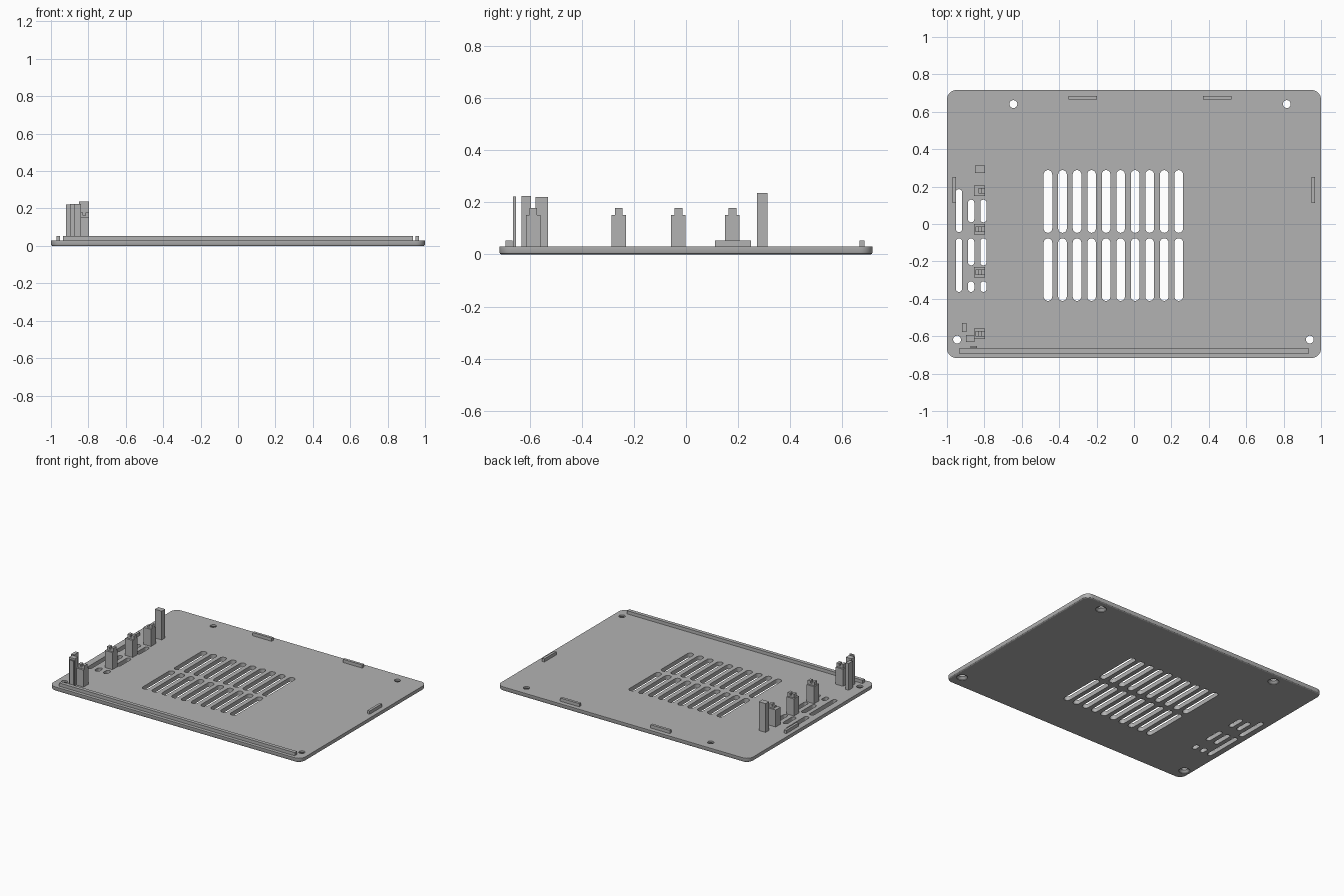
import bpy, bmesh
from math import cos, sin, pi

if "Cube" in bpy.data.objects:
    bpy.data.objects.remove(bpy.data.objects["Cube"], do_unlink=True)

grey = bpy.data.materials.new("grey plastic")
grey.use_nodes = True
colour = (0.45, 0.45, 0.45, 1)
grey.diffuse_color = colour
grey.node_tree.nodes["Principled BSDF"].inputs["Base Color"].default_value = colour


def outline(cx, cy, hx, hy, r, steps=8):
    """Rounded rectangle, counter-clockwise."""
    pts = []
    for q, (sx, sy) in enumerate([(1, 1), (-1, 1), (-1, -1), (1, -1)]):
        for i in range(steps + 1):
            a = (q + i / steps) * pi / 2
            p = (cx + sx * (hx - r) + r * cos(a), cy + sy * (hy - r) + r * sin(a))
            if not pts or abs(p[0] - pts[-1][0]) + abs(p[1] - pts[-1][1]) > 1e-5:
                pts.append(p)
    if abs(pts[0][0] - pts[-1][0]) + abs(pts[0][1] - pts[-1][1]) < 1e-5:
        pts.pop()
    return pts


def loft(bm, rings):
    """Solid through (outline, height) rings, bottom to top."""
    loops = [[bm.verts.new((x, y, z)) for x, y in pts] for pts, z in rings]
    bm.faces.new(loops[0][::-1])
    bm.faces.new(loops[-1])
    n = len(loops[0])
    for a, b in zip(loops, loops[1:]):
        for i in range(n):
            j = (i + 1) % n
            bm.faces.new((a[i], a[j], b[j], b[i]))


def finish(bm, name):
    mesh = bpy.data.meshes.new(name)
    bm.to_mesh(mesh)
    bm.free()
    mesh.materials.append(grey)
    ob = bpy.data.objects.new(name, mesh)
    bpy.context.collection.objects.link(ob)
    return ob


def prism(name, profile, x0, x1):
    """Extrude a counter-clockwise y-z profile along x."""
    bm = bmesh.new()
    a = [bm.verts.new((x0, y, z)) for y, z in profile]
    b = [bm.verts.new((x1, y, z)) for y, z in profile]
    bm.faces.new(a[::-1])
    bm.faces.new(b)
    for i in range(len(a)):
        j = (i + 1) % len(a)
        bm.faces.new((a[i], a[j], b[j], b[i]))
    return finish(bm, name)


TOP = 0.03
SINK = 0.028


def box(name, x0, x1, y0, y1, z1, z0=SINK):
    return prism(name, [(y0, z0), (y1, z0), (y1, z1), (y0, z1)], x0, x1)


# Base plate with a softened lower edge
bm = bmesh.new()
rings = [(0.008, 0.0), (0.003, 0.003), (0.0, 0.009), (0.0, TOP)]
loft(bm, [(outline(0, 0, 1 - d, 0.716 - d, 0.05 - d), z) for d, z in rings])
plate = finish(bm, "base_plate")

# Vent slots and countersunk screw holes, cut through the plate
bm = bmesh.new()


def slot(x, y0, y1, w):
    pts = outline(x, (y0 + y1) / 2, w / 2, (y1 - y0) / 2, w / 2)
    loft(bm, [(pts, -0.02), (pts, 0.05)])


for i in range(10):
    x = -0.46 + i * 0.0777
    slot(x, -0.047, 0.288, 0.046)
    slot(x, -0.411, -0.077, 0.046)
slot(-0.936, -0.044, 0.186, 0.034)
slot(-0.936, -0.363, -0.077, 0.034)
for x in (-0.871, -0.805):
    for y0, y1 in ((0.009, 0.13), (-0.221, -0.077), (-0.363, -0.307)):
        slot(x, y0, y1, 0.034)
for x, y in ((-0.645, 0.641), (0.817, 0.641), (-0.946, -0.618), (0.94, -0.618)):
    loft(bm, [(outline(x, y, r, r, r), z)
              for r, z in ((0.036, -0.01), (0.036, 0.004), (0.021, 0.018), (0.021, 0.05))])
cutter = finish(bm, "cutter")
cutter.hide_render = True

mod = plate.modifiers.new("cut", "BOOLEAN")
mod.operation = "DIFFERENCE"
mod.solver = "EXACT"
mod.object = cutter
bpy.context.view_layer.objects.active = plate
plate.select_set(True)
bpy.ops.object.modifier_apply(modifier="cut")
bpy.data.objects.remove(cutter, do_unlink=True)
bpy.ops.object.shade_smooth_by_angle(angle=0.5)

# Locating rail and tabs around the rim
box("front_rail", -0.935, 0.935, -0.692, -0.666, 0.053)
box("back_tab_right", -0.35, -0.198, 0.665, 0.684, 0.053)
box("back_tab_left", 0.368, 0.52, 0.665, 0.684, 0.053)
box("side_tab_right", -0.971, -0.953, 0.112, 0.25, 0.053)
box("side_tab_left", 0.949, 0.967, 0.112, 0.25, 0.053)

# Support posts with a notched nub on top
for i, y in enumerate((0.178, -0.029, -0.258, -0.586)):
    box(f"post_{i + 1}", -0.856, -0.796, y - 0.028, y + 0.028, 0.152)
    box(f"post_nub_base_{i + 1}", -0.832, -0.796, y - 0.015, y + 0.015, 0.163, 0.15)
    for side, x in (("right", -0.838), ("left", -0.806)):
        if i or side == "left":
            box(f"post_prong_{side}_{i + 1}", x - 0.01, x + 0.01,
                y - 0.015, y + 0.015, 0.179, 0.15)

# Tall posts
box("back_post", -0.85, -0.796, 0.272, 0.312, 0.236)
box("front_post_outer", -0.92, -0.896, -0.577, -0.529, 0.221)
box("front_post_middle", -0.898, -0.853, -0.632, -0.594, 0.225)
box("front_post_blade", -0.875, -0.84, -0.663, -0.652, 0.223)
